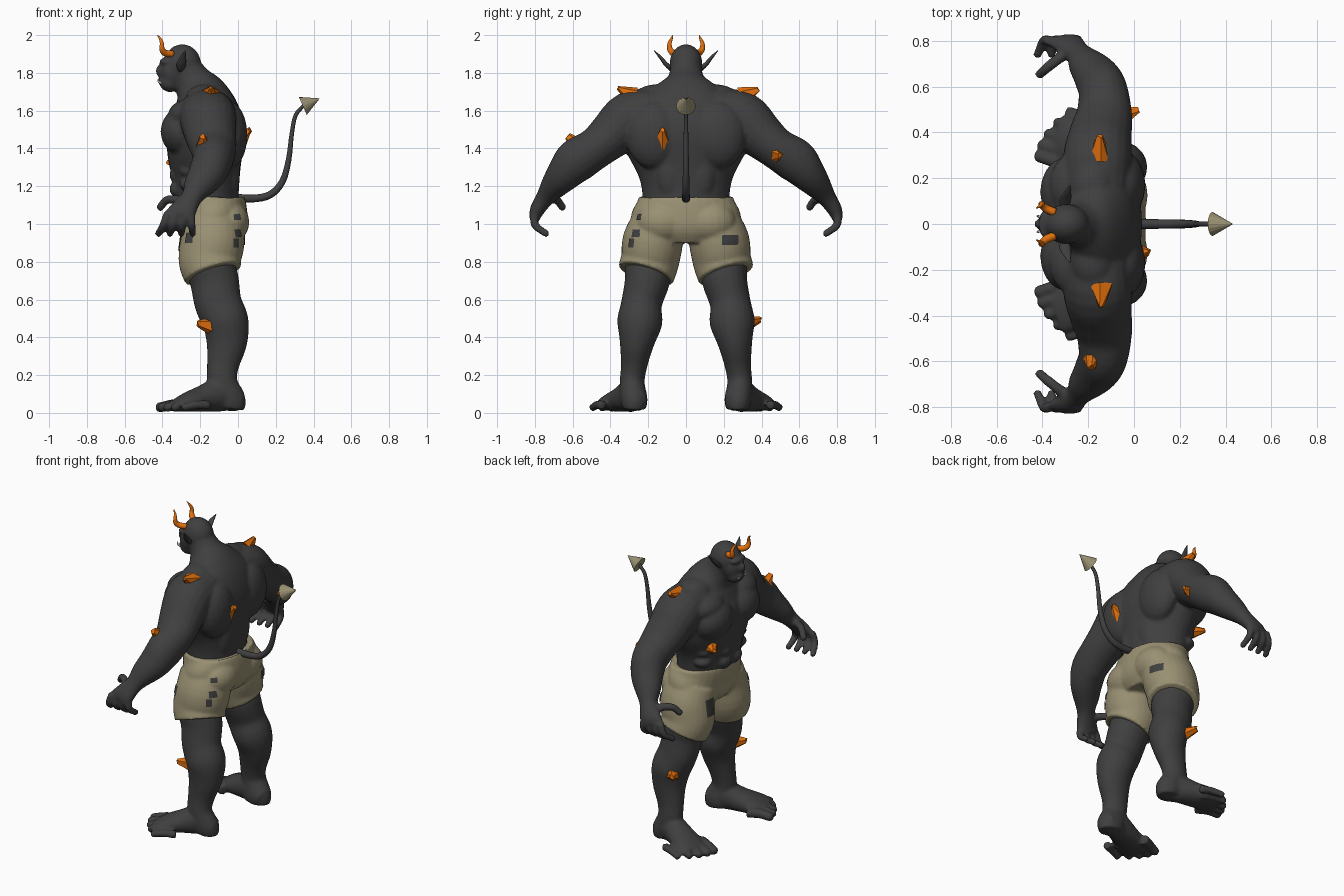
import bpy, bmesh, math, random
from mathutils import Vector, Matrix

random.seed(4)
cube = bpy.data.objects.get("Cube")
if cube:
    bpy.data.objects.remove(cube, do_unlink=True)


def material(name, rgb):
    m = bpy.data.materials.new(name)
    m.use_nodes = True
    m.diffuse_color = (*rgb, 1)
    m.node_tree.nodes["Principled BSDF"].inputs["Base Color"].default_value = (*rgb, 1)
    return m


SKIN = material("charcoal_skin", (0.05, 0.05, 0.052))
CLOTH = material("khaki_cloth", (0.32, 0.28, 0.17))
HORN = material("orange_horn", (0.75, 0.16, 0.004))
IVORY = material("ivory", (0.7, 0.68, 0.6))


def finish(bm, name, mat, smooth=True):
    bmesh.ops.recalc_face_normals(bm, faces=bm.faces[:])
    for f in bm.faces:
        f.smooth = smooth
    me = bpy.data.meshes.new(name)
    bm.to_mesh(me)
    bm.free()
    me.materials.append(mat)
    ob = bpy.data.objects.new(name, me)
    bpy.context.collection.objects.link(ob)
    return ob


def fuse(ob, voxel, passes):
    r = ob.modifiers.new("fuse", 'REMESH')
    r.mode = 'VOXEL'
    r.voxel_size = voxel
    r.use_smooth_shade = True
    s = ob.modifiers.new("soften", 'SMOOTH')
    s.factor = 0.5
    s.iterations = passes


def spline(pts, steps=4):
    """Catmull-Rom through rows of (x, y, z, radius_a, radius_b)."""
    p = [Vector(q) for q in pts]
    p = [2 * p[0] - p[1]] + p + [2 * p[-1] - p[-2]]
    out = []
    for a, b, c, d in zip(p, p[1:], p[2:], p[3:]):
        for i in range(steps):
            t = i / steps
            out.append(0.5 * (2 * b + (c - a) * t + (2 * a - 5 * b + 4 * c - d) * t * t
                              + (3 * b - a - 3 * c + d) * t ** 3))
    return out + [p[-2]]


def loft(bm, pts, side=1, ref=(1, 0, 0), seg=20):
    """Tube of elliptical rings; radius_a lies along ref, radius_b across it."""
    rows = spline([(x, y * side, z, a, b) for x, y, z, a, b in pts])
    pos = [Vector(r[:3]) for r in rows]
    rings = []
    for i, r in enumerate(rows):
        t = (pos[min(i + 1, len(pos) - 1)] - pos[max(i - 1, 0)]).normalized()
        u = Vector(ref)
        u = (u - t * u.dot(t)).normalized()
        v = t.cross(u)
        angles = [math.tau * k / seg for k in range(seg)]
        rings.append([bm.verts.new(pos[i] + u * (r[3] * math.cos(g)) + v * (r[4] * math.sin(g)))
                      for g in angles])
    for a, b in zip(rings, rings[1:]):
        for k in range(seg):
            bm.faces.new((a[k], a[(k + 1) % seg], b[(k + 1) % seg], b[k]))
    bm.faces.new(rings[0])
    bm.faces.new(rings[-1])


def ball(bm, c, r):
    bmesh.ops.create_uvsphere(bm, u_segments=20, v_segments=12, radius=1,
                              matrix=Matrix.Translation(c) @ Matrix.Diagonal((*r, 1)))


def digit(bm, pts, r, side):
    """Finger or toe: tapered tube with a rounded tip."""
    n = len(pts) - 1
    loft(bm, [(*p, r * (1 - 0.2 * i / n), r * (1 - 0.2 * i / n)) for i, p in enumerate(pts)],
         side, (0, 1, 0) if pts[0][2] < 0.2 else (1, 0, 0), 10)
    x, y, z = pts[-1]
    ball(bm, (x, y * side, z), [r * 0.85] * 3)


# Torso and head
body = bmesh.new()
loft(body, [(-.14, 0, 1.0, .15, .23), (-.165, 0, 1.14, .17, .23), (-.17, 0, 1.25, .18, .25),
            (-.175, 0, 1.38, .2, .315), (-.17, 0, 1.5, .205, .345), (-.175, 0, 1.6, .18, .31),
            (-.2, 0, 1.69, .14, .2), (-.24, 0, 1.76, .1, .105), (-.28, 0, 1.83, .082, .08)], seg=32)
for c, r in [((-.295, 0, 1.845), (.1, .088, .107)), ((-.345, 0, 1.805), (.07, .072, .09)),
             ((-.36, 0, 1.75), (.057, .058, .052)), ((-.385, 0, 1.858), (.032, .068, .02)),
             ((-.413, 0, 1.81), (.024, .022, .03)), ((-.405, 0, 1.755), (.02, .036, .018))]:
    ball(body, c, r)

for s in (-1, 1):
    # Chest, back and belly muscles
    ball(body, (-.29, .14 * s, 1.49), (.12, .155, .13))
    ball(body, (-.24, .17 * s, 1.58), (.13, .15, .085))
    ball(body, (-.05, .17 * s, 1.47), (.1, .15, .18))
    ball(body, (-.055, .08 * s, 1.27), (.065, .08, .16))
    ball(body, (-.18, .15 * s, 1.655), (.1, .14, .085))
    for i in range(3):
        ball(body, (-.328, .055 * s, 1.335 - .075 * i), (.035, .052, .042))
        ball(body, (-.25, .18 * s, 1.35 - .07 * i), (.06, .06, .038))
    # Arm and palm
    loft(body, [(-.165, .15, 1.61, .14, .11), (-.16, .29, 1.565, .15, .14), (-.145, .395, 1.47, .137, .125),
                (-.13, .48, 1.4, .122, .11), (-.135, .58, 1.335, .108, .117), (-.165, .645, 1.265, .1, .095),
                (-.21, .70, 1.2, .08, .072), (-.245, .745, 1.14, .056, .05), (-.285, .785, 1.08, .07, .04),
                (-.31, .80, 1.04, .078, .03)], s)
    for i in range(4):
        digit(body, [(-.37 + .04 * i, .80, 1.06), (-.395 + .05 * i, .80, .995),
                     (-.42 + .06 * i, .742, .95)], .024, s)
    digit(body, [(-.28, .76, 1.12), (-.37, .69, 1.13), (-.41, .655, 1.09)], .026, s)
    # Leg with knee and calf
    loft(body, [(-.14, .15, .95, .15, .14), (-.15, .195, .8, .135, .128), (-.125, .205, .7, .13, .12),
                (-.105, .235, .58, .125, .108), (-.065, .245, .48, .122, .12), (-.06, .26, .37, .108, .092),
                (-.08, .275, .25, .085, .07), (-.083, .285, .16, .08, .066), (-.05, .275, .07, .09, .072),
                (-.05, .275, .02, .085, .062)], s)
    ball(body, (-.185, .22 * s, .62), (.05, .065, .07))
    # Foot and toes
    loft(body, [(.01, .265, .06, .06, .055), (-.09, .285, .095, .072, .09), (-.19, .32, .075, .088, .07),
                (-.28, .36, .054, .105, .049), (-.34, .38, .036, .1, .03)], s, (0, 1, 0))
    for i in range(5):
        x, y = -.41 + .0065 * i * (i + 1), .295 + .049 * i
        digit(body, [(x + .13, y - .05, .042), (x + .06, y - .02, .042), (x, y, .03)], .034 - .002 * i, s)
fuse(finish(body, "body", SKIN), .01, 5)

# Shorts
cloth = bmesh.new()
loft(cloth, [(-.15, 0, 1.145, .187, .25), (-.15, 0, 1.12, .188, .257), (-.135, 0, 1.05, .185, .29),
             (-.13, 0, .97, .18, .275), (-.13, 0, .9, .14, .18)], seg=32)
for s in (-1, 1):
    ball(cloth, (-.05, .125 * s, 1.01), (.11, .14, .115))
    loft(cloth, [(-.14, .14, 1.02, .16, .14), (-.135, .175, .91, .17, .16), (-.15, .19, .81, .165, .155),
                 (-.13, .213, .735, .156, .152)], s, seg=28)
shorts = finish(cloth, "shorts", CLOTH)
fuse(shorts, .01, 3)

# Dark worn patches wrapped onto the shorts: centre, outward direction, size
patches = [((-.01, -.24, 1.035), (1, -1, 0), .04, .03), ((.0, -.3, .9), (1, -1, 0), .04, .05),
           ((-.02, -.25, .945), (1, -.6, 0), .045, .04), ((-.27, -.3, .93), (-1, -1, 0), .06, .06),
           ((.01, .23, .915), (1, .5, 0), .09, .05), ((-.315, .18, .915), (-1, .4, 0), .08, .11)]
for i, (c, d, w, h) in enumerate(patches):
    bm = bmesh.new()
    turn = Vector(d).to_track_quat('Z', 'Y').to_matrix().to_4x4()
    bmesh.ops.create_grid(bm, x_segments=8, y_segments=8, size=.5,
                          matrix=Matrix.Translation(c) @ turn @ Matrix.Diagonal((w, h, 1, 1)))
    patch = finish(bm, f"shorts_patch_{i + 1}", SKIN)
    wrap = patch.modifiers.new("wrap", 'SHRINKWRAP')
    wrap.target = shorts
    wrap.wrap_mode = 'OUTSIDE_SURFACE'
    wrap.offset = .005

# Tail and its arrow tip
bm = bmesh.new()
loft(bm, [(-.03, 0, 1.14, .022, .022), (.08, 0, 1.135, .021, .021), (.17, 0, 1.155, .02, .02),
          (.235, 0, 1.225, .018, .018), (.268, 0, 1.34, .015, .015), (.285, 0, 1.48, .012, .012),
          (.305, 0, 1.575, .011, .011), (.35, 0, 1.63, .01, .01)], 1, (0, 1, 0), 14)
finish(bm, "tail", SKIN)
bm = bmesh.new()
axis = Vector((.09, 0, .04))
bmesh.ops.create_cone(bm, cap_ends=True, segments=16, radius1=.052, radius2=0, depth=axis.length,
                      matrix=Matrix.Translation(Vector((.343, 0, 1.625)) + axis / 2)
                      @ axis.to_track_quat('Z', 'Y').to_matrix().to_4x4())
finish(bm, "tail_tip", CLOTH, False)

# Horns, ears and tusks
for s, side in ((-1, "left"), (1, "right")):
    bm = bmesh.new()
    loft(bm, [(-.345, .05, 1.9, .018, .018), (-.385, .068, 1.905, .018, .018), (-.402, .085, 1.925, .015, .015),
              (-.403, .087, 1.955, .011, .011), (-.412, .077, 1.98, .007, .007), (-.427, .07, 2.0, .002, .002)],
         s, (0, 1, 0), 10)
    finish(bm, side + "_horn", HORN)
    bm = bmesh.new()
    loft(bm, [(-.305, .07, 1.815, .016, .014), (-.3, .105, 1.845, .025, .012), (-.29, .138, 1.885, .016, .008),
              (-.28, .168, 1.917, .002, .002)], s, seg=12)
    finish(bm, side + "_ear", SKIN)
    bm = bmesh.new()
    loft(bm, [(-.405, .03, 1.745, .006, .006), (-.42, .034, 1.755, .005, .005),
              (-.422, .035, 1.775, .001, .001)], s, (0, 1, 0), 8)
    finish(bm, side + "_tusk", IVORY)

# Faceted spikes growing from the skin: base centre, direction
spikes = {"left_shoulder": ((-.145, -.3, 1.69), (0, -1, .5)), "right_shoulder": ((-.15, .32, 1.685), (0, 1, .5)),
          "left_forearm": ((-.18, -.575, 1.42), (-.1, -.7, .6)), "right_elbow": ((-.045, .475, 1.365), (1, .3, -.1)),
          "back": ((.015, -.13, 1.45), (.7, 0, .7)), "belly": ((-.315, .18, 1.32), (-.8, .7, .1)),
          "left_shin": ((-.155, -.3, .46), (-1, -.5, .2)), "right_shin": ((-.135, .335, .475), (-.6, 1, .3))}
for name, (c, d) in spikes.items():
    bm = bmesh.new()
    turn = Vector(d).to_track_quat('Z', 'Y').to_matrix().to_4x4()
    bmesh.ops.create_cone(bm, cap_ends=True, segments=6, radius1=.052, radius2=.012, depth=.1,
                          matrix=Matrix.Translation(Vector(c) + Vector(d).normalized() * .02) @ turn)
    for v in bm.verts:
        v.co += Vector([random.uniform(-.007, .007) for _ in range(3)])
    finish(bm, name + "_spike", HORN, False)
